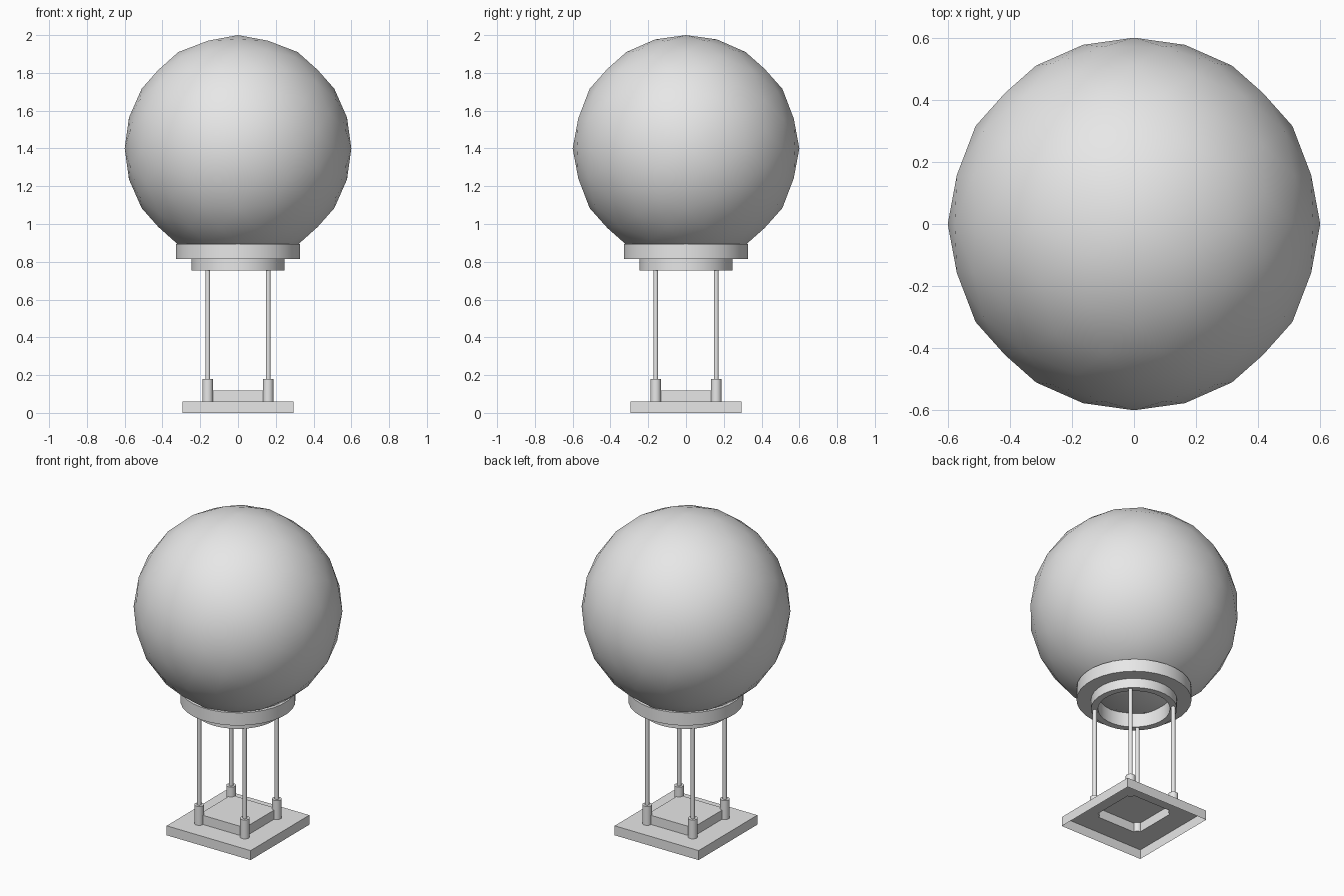
import bpy, bmesh, math
from mathutils import Vector

cube = bpy.data.objects.get("Cube")
if cube:
    bpy.data.objects.remove(cube, do_unlink=True)

grey = bpy.data.materials.new("light_grey")
colour = (0.8, 0.8, 0.8, 1)
grey.diffuse_color = colour
grey.use_nodes = True
grey.node_tree.nodes["Principled BSDF"].inputs["Base Color"].default_value = colour


def finish(name, bm, angle, flip_check=True):
    """Turn a bmesh into a named, shaded object."""
    if flip_check:
        bmesh.ops.recalc_face_normals(bm, faces=bm.faces)
    mesh = bpy.data.meshes.new(name)
    bm.to_mesh(mesh)
    bm.free()
    mesh.materials.append(grey)
    obj = bpy.data.objects.new(name, mesh)
    bpy.context.collection.objects.link(obj)
    bpy.ops.object.select_all(action='DESELECT')
    obj.select_set(True)
    bpy.context.view_layer.objects.active = obj
    if angle:
        bpy.ops.object.shade_smooth_by_angle(angle=math.radians(angle))
    return obj


def lathe(name, profile, sides, closed=False, cap=False, angle=35, centre=(0, 0)):
    """Sweep (radius, height) points round a vertical axis."""
    bm = bmesh.new()
    rings = []
    for radius, z in profile:
        ring = []
        for i in range(sides):
            a = math.tau * (i + 0.5) / sides
            ring.append(bm.verts.new((centre[0] + radius * math.cos(a),
                                      centre[1] + radius * math.sin(a), z)))
        rings.append(ring)
    pairs = list(zip(rings, rings[1:]))
    if closed:
        pairs.append((rings[-1], rings[0]))
    for low, high in pairs:
        for i in range(sides):
            j = (i + 1) % sides
            bm.faces.new((low[i], low[j], high[j], high[i]))
    if cap:
        bm.faces.new(rings[-1])
    return finish(name, bm, angle)


# Globe: an icosahedron resting on an edge, split twice and rounded
bm = bmesh.new()
phi = (1 + math.sqrt(5)) / 2
for a in (-1, 1):
    for b in (-phi, phi):
        for point in ((a, b, 0), (b, 0, a), (0, a, b)):
            bm.verts.new(point)
bmesh.ops.convex_hull(bm, input=bm.verts)
for level in range(2):
    bmesh.ops.subdivide_edges(bm, edges=bm.edges[:], cuts=1, use_grid_fill=True)
    for v in bm.verts:
        v.co.normalize()
for v in bm.verts:
    v.co = v.co * 0.6 + Vector((0, 0, 1.4))
finish("globe", bm, 60)

# Stepped collar under the globe
lathe("collar", [(0.33, 0.895), (0.33, 0.815), (0.247, 0.815),
                 (0.247, 0.755), (0.207, 0.755), (0.207, 0.895)], 32, closed=True)

# Stepped square base, hollow and open underneath
corner = math.sqrt(2)
lathe("base", [(0.294 * corner, 0), (0.294 * corner, 0.06),
               (0.16 * corner, 0.06), (0.16 * corner, 0.118)], 4, cap=True, angle=0)

# Four posts standing in sockets at the corners of the raised step
for side, x in (("right", -0.16), ("left", 0.16)):
    for end, y in (("front", -0.16), ("back", 0.16)):
        for part, radius, low, high in (("socket", 0.028, 0.06, 0.18),
                                        ("post", 0.0125, 0.18, 0.757)):
            obj = lathe(f"{end}_{side}_{part}", [(0.001, low), (radius, low), (radius, high)],
                        16, cap=True, centre=(x, y))
